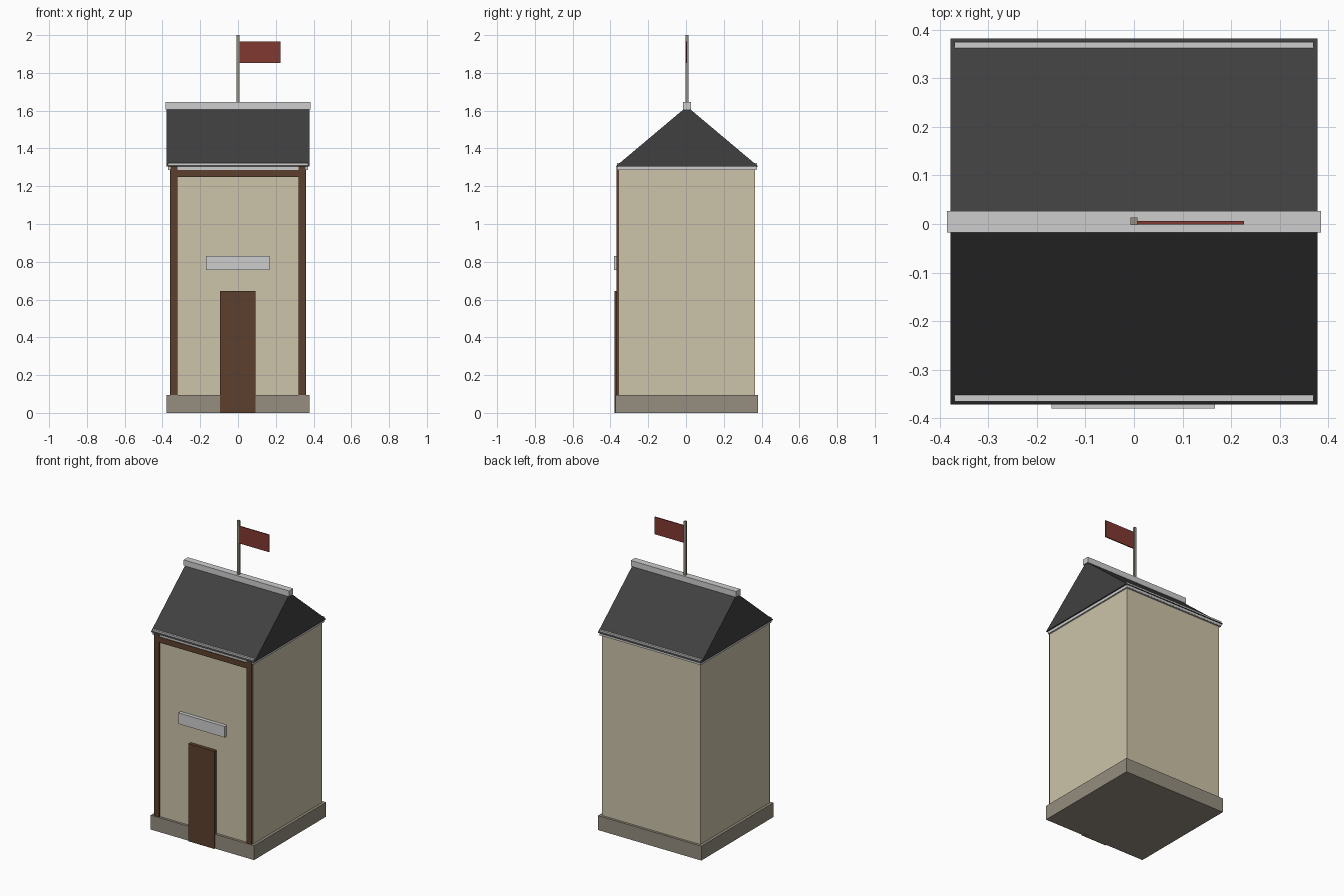
import bpy

if "Cube" in bpy.data.objects:
    bpy.data.objects.remove(bpy.data.objects["Cube"])

CY = 0.005  # body centre in y


def material(name, rgb):
    m = bpy.data.materials.new(name)
    lin = [(c / 255 / 12.92) if c < 11 else ((c / 255 + 0.055) / 1.055) ** 2.4 for c in rgb]
    m.diffuse_color = (*lin, 1)
    m.use_nodes = True
    m.node_tree.nodes["Principled BSDF"].inputs["Base Color"].default_value = m.diffuse_color
    return m


plaster = material("cream plaster", (204, 195, 168))
stone = material("grey stone", (149, 142, 127))
timber = material("brown timber", (92, 64, 45))
slate = material("dark slate", (64, 64, 64))
trim = material("light grey trim", (206, 206, 206))
red = material("red cloth", (130, 57, 50))


def mesh(name, verts, faces, mat):
    me = bpy.data.meshes.new(name)
    me.from_pydata(verts, [], faces)
    me.materials.append(mat)
    ob = bpy.data.objects.new(name, me)
    bpy.context.collection.objects.link(ob)
    return ob


def box(name, x, y, z, mat):
    verts = [(a, b, c) for c in z for a, b in ((x[0], y[0]), (x[1], y[0]), (x[1], y[1]), (x[0], y[1]))]
    faces = [(3, 2, 1, 0), (4, 5, 6, 7)] + [(i, (i + 1) % 4, (i + 1) % 4 + 4, i + 4) for i in range(4)]
    return mesh(name, verts, faces, mat)


# Plinth and walls
box("plinth", (-0.378, 0.378), (-0.372, 0.38), (0, 0.095), stone)
box("walls", (-0.36, 0.36), (-0.356, 0.364), (0.095, 1.29), plaster)

# Timber frame on the front
for side, x in (("left", (-0.357, -0.32)), ("right", (0.32, 0.357))):
    box(side + "_front_post", x, (-0.368, -0.35), (0.095, 1.304), timber)
box("front_beam", (-0.32, 0.32), (-0.368, -0.35), (1.25, 1.287), timber)

# Door and blank sign board
box("door", (-0.095, 0.092), (-0.379, -0.35), (0, 0.645), timber)
box("sign_board", (-0.17, 0.167), (-0.38, -0.35), (0.757, 0.83), trim)

# Cornice and eaves strips that poke through the roof edge
box("cornice", (-0.37, 0.37), (-0.364, 0.374), (1.287, 1.305), trim)
for side, y in (("front", -0.365), ("back", 0.36)):
    box(side + "_eaves_strip", (-0.37, 0.37), (y, y + 0.015), (1.29, 1.322), trim)

# Gable roof
profile = [(CY - 0.377, 1.305), (CY + 0.377, 1.305), (CY, 1.622)]
mesh("roof", [(x, y, z) for x in (-0.378, 0.378) for y, z in profile],
     [(2, 1, 0), (3, 4, 5), (0, 1, 4, 3), (1, 2, 5, 4), (2, 0, 3, 5)], slate)
box("ridge_beam", (-0.385, 0.385), (-0.017, 0.027), (1.607, 1.645), trim)

# Flagpole and flag
box("flagpole", (-0.0075, 0.0075), (-0.002, 0.013), (1.64, 2.0), stone)
box("flag", (0.005, 0.226), (-0.001, 0.006), (1.853, 1.967), red)
